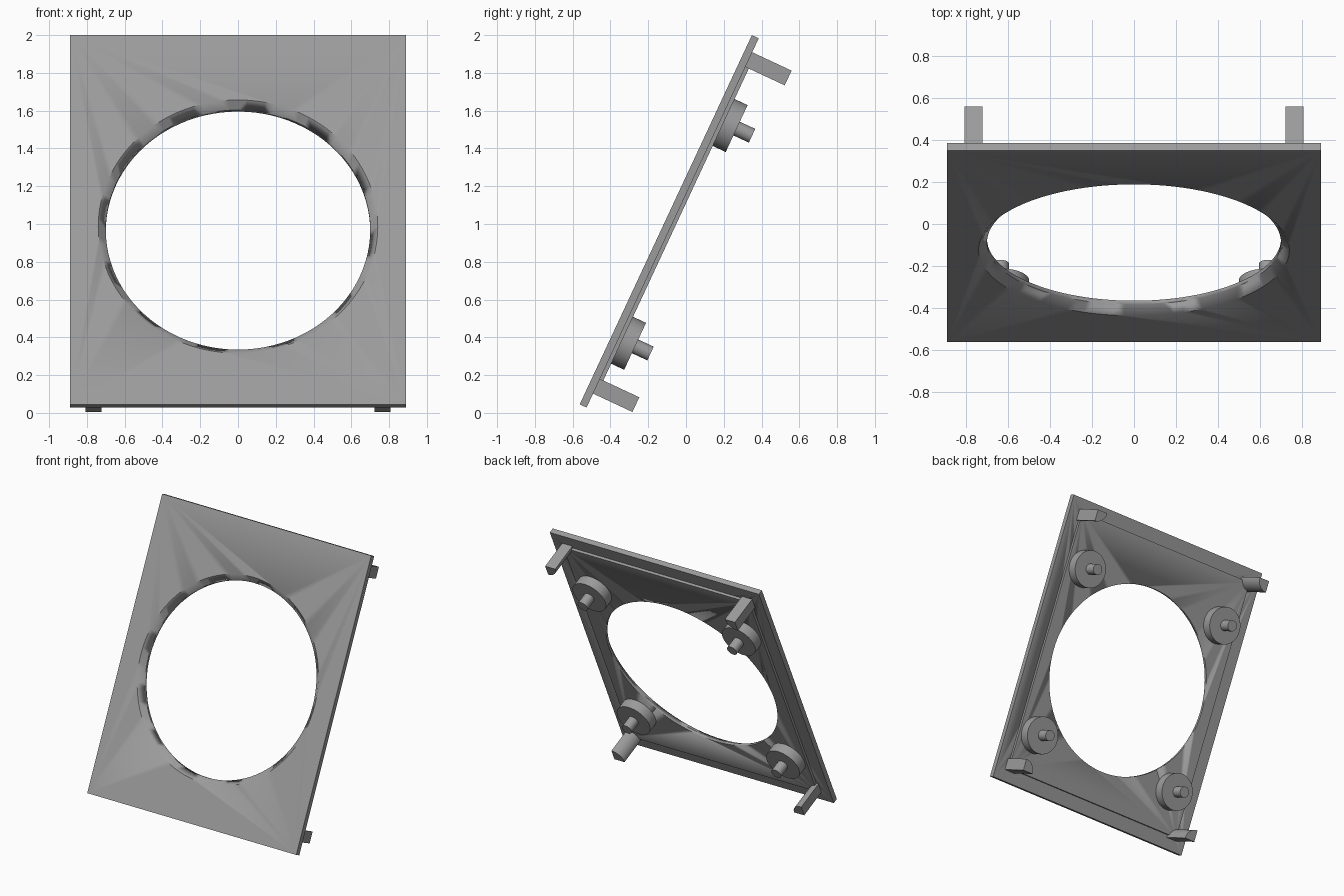
import bpy, bmesh, math
from mathutils import Matrix

if "Cube" in bpy.data.objects:
    bpy.data.objects.remove(bpy.data.objects["Cube"])

# Tilted panel frame: local x = width, y = depth towards the back, z = along the panel
TILT = Matrix.Translation((0, -0.107, 1.0225)) @ Matrix.Rotation(math.radians(-25), 4, 'X')
HOLE_Z = -0.04

grey = bpy.data.materials.new("grey")
grey.diffuse_color = (0.33, 0.33, 0.33, 1)
grey.use_nodes = True
grey.node_tree.nodes["Principled BSDF"].inputs["Base Color"].default_value = grey.diffuse_color


def prism(name, outline, y0, y1):
    """Extrude an (x, z) outline from depth y0 to y1."""
    bm = bmesh.new()
    face = bm.faces.new([bm.verts.new((x, y0, z)) for x, z in outline])
    ext = bmesh.ops.extrude_face_region(bm, geom=[face])
    moved = [v for v in ext["geom"] if isinstance(v, bmesh.types.BMVert)]
    bmesh.ops.translate(bm, verts=moved, vec=(0, y1 - y0, 0))
    bmesh.ops.recalc_face_normals(bm, faces=bm.faces)
    return finish(name, bm)


def cylinder(name, x, z, r0, r1, y0, y1, segments):
    """Round part along the depth axis, radius r0 at y0 and r1 at y1."""
    bm = bmesh.new()
    m = Matrix.Translation((x, (y0 + y1) / 2, z)) @ Matrix.Rotation(math.radians(-90), 4, 'X')
    bmesh.ops.create_cone(bm, cap_ends=True, segments=segments, radius1=r0,
                          radius2=r1, depth=y1 - y0, matrix=m)
    return finish(name, bm)


def finish(name, bm):
    mesh = bpy.data.meshes.new(name)
    bm.to_mesh(mesh)
    bm.free()
    mesh.materials.append(grey)
    ob = bpy.data.objects.new(name, mesh)
    bpy.context.collection.objects.link(ob)
    ob.matrix_world = TILT
    bpy.ops.object.select_all(action='DESELECT')
    ob.select_set(True)
    bpy.context.view_layer.objects.active = ob
    bpy.ops.object.shade_smooth_by_angle(angle=math.radians(30))
    return ob


def rect(hx, hz):
    return [(-hx, -hz), (hx, -hz), (hx, hz), (-hx, hz)]


def cut(ob, cutter):
    mod = ob.modifiers.new("opening", 'BOOLEAN')
    mod.object = cutter
    mod.solver = 'EXACT'
    bpy.context.view_layer.objects.active = ob
    bpy.ops.object.modifier_apply(modifier=mod.name)
    bpy.data.objects.remove(cutter)


# Front plate with a conical opening (0.74 at the front, 0.70 at the back)
plate = prism("front_plate", rect(0.89, 1.0785), 0, 0.04)
cut(plate, cylinder("cone_cutter", 0, HOLE_Z, 0.76, 0.68, -0.02, 0.06, 96))

# Raised backing layer with a straight opening
backing = prism("backing_plate", rect(0.79, 0.977), 0.04, 0.06)
cut(backing, cylinder("round_cutter", 0, HOLE_Z, 0.70, 0.70, 0.0, 0.1, 96))

for sx in (-1, 1):
    for sz in (-1, 1):
        tag = ("left" if sx < 0 else "right") + ("_lower" if sz < 0 else "_upper")

        # Quarter-round corner peg, square corner outwards
        cx, cz, r = 0.808, 0.997, 0.086
        fan = [(sx * cx, sz * cz)]
        for i in range(13):
            a = math.pi / 2 * i / 12
            fan.append((sx * (cx - r * math.cos(a)), sz * (cz - r * math.sin(a))))
        prism("corner_peg_" + tag, fan, 0.04, 0.27)

        # Round boss with a small pin
        bx, bz = sx * 0.636, HOLE_Z + sz * 0.636
        cylinder("boss_" + tag, bx, bz, 0.137, 0.137, 0.06, 0.136, 48)
        cylinder("pin_" + tag, bx, bz, 0.04, 0.04, 0.136, 0.226, 32)
